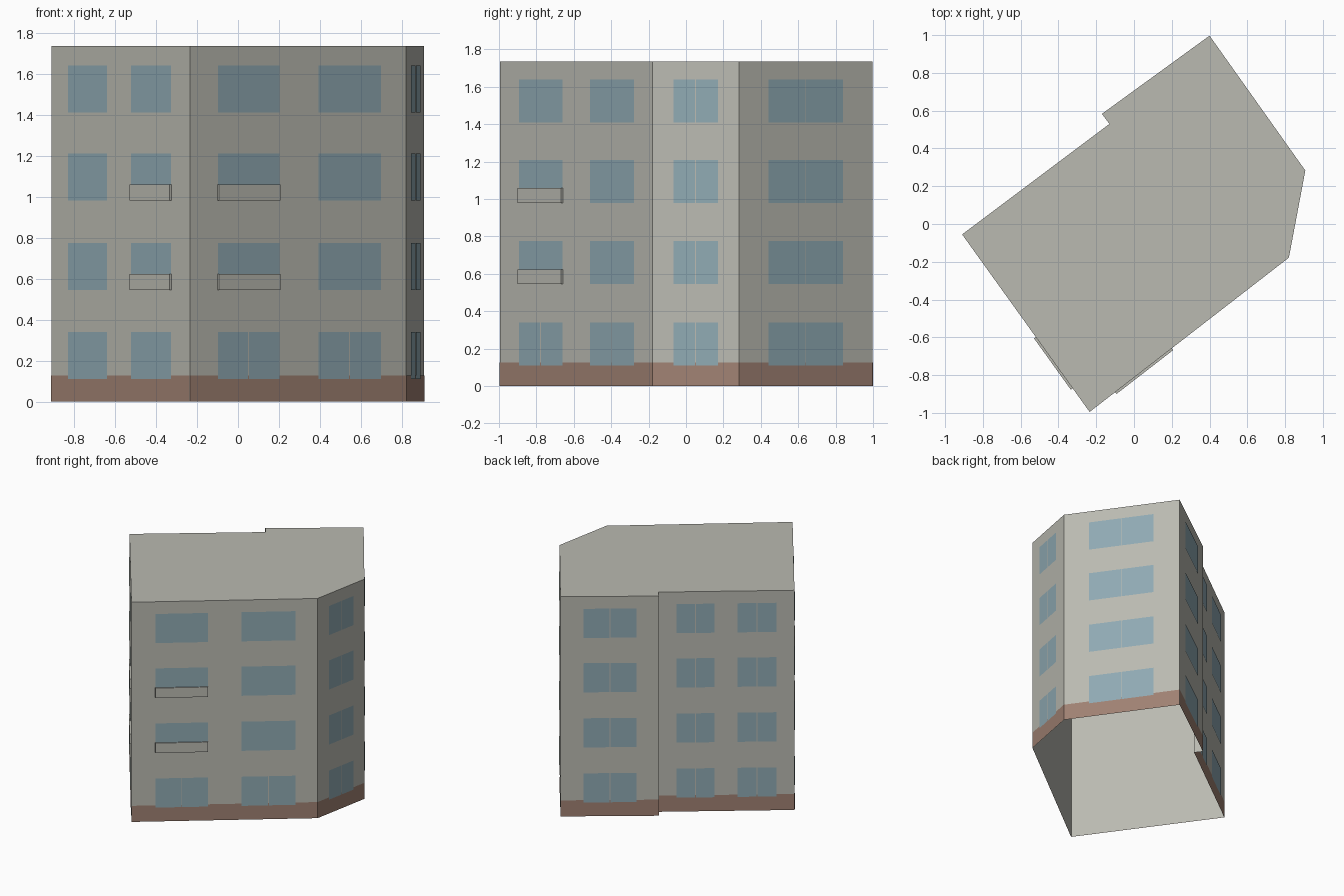
import bpy
import bmesh
from mathutils import Vector

cube = bpy.data.objects.get("Cube")
if cube:
    bpy.data.objects.remove(cube, do_unlink=True)


def material(name, color):
    mat = bpy.data.materials.new(name)
    mat.use_nodes = True
    mat.diffuse_color = color
    mat.node_tree.nodes["Principled BSDF"].inputs["Base Color"].default_value = color
    return mat


PLASTER = material("grey plaster", (0.49, 0.49, 0.44, 1))
GLASS = material("blue grey glass", (0.275, 0.40, 0.45, 1))
BRICK = material("brown plinth", (0.35, 0.22, 0.17, 1))

# Counter-clockwise footprint, starting at the front corner
OUTLINE = [Vector(p) for p in ((-0.235, -0.995), (0.82, -0.178), (0.907, 0.283),
                               (0.40, 0.997), (-0.17, 0.583), (-0.13, 0.53),
                               (-0.91, -0.055))]
HEIGHT = 1.735
PLINTH = 0.127
GAP = 0.006
FLOORS = ((0.11, 0.34), (0.545, 0.775), (0.98, 1.21), (1.41, 1.64))


def finish(bm, name, mat):
    mesh = bpy.data.meshes.new(name)
    bm.to_mesh(mesh)
    bm.free()
    mesh.materials.append(mat)
    obj = bpy.data.objects.new(name, mesh)
    bpy.context.collection.objects.link(obj)
    return obj


def wall_ends(i):
    return OUTLINE[i], OUTLINE[(i + 1) % len(OUTLINE)]


def plate(bm, wall, u0, u1, z0, z1, offset):
    """Upright quad on a wall; u0 and u1 are distances along it."""
    a, b = wall_ends(wall)
    along = (b - a).normalized()
    out = Vector((along.y, -along.x)) * offset
    corners = ((u0, z0), (u1, z0), (u1, z1), (u0, z1))
    return bm.faces.new([bm.verts.new((*(a + along * u + out), z)) for u, z in corners])


# Building shell: flat roof and walls, open underneath
bm = bmesh.new()
low = [bm.verts.new((*p, 0)) for p in OUTLINE]
high = [bm.verts.new((*p, HEIGHT)) for p in OUTLINE]
for i in range(len(OUTLINE)):
    j = (i + 1) % len(OUTLINE)
    bm.faces.new((low[i], low[j], high[j], high[i]))
bm.faces.new(high)
finish(bm, "building_shell", PLASTER)

# Plinth band around every wall
bm = bmesh.new()
for i in range(len(OUTLINE)):
    a, b = wall_ends(i)
    plate(bm, i, 0, (b - a).length, 0, PLINTH, 0.002)
finish(bm, "plinth", BRICK)

# Window columns: wall, start and end fractions, floors with two panes
ALL = {0, 1, 2, 3}
COLUMNS = (
    (0, 0.128, 0.412, {0}), (0, 0.592, 0.881, {0}),
    (1, 0.24, 0.76, ALL), (2, 0.217, 0.777, ALL), (3, 0.235, 0.775, ALL),
    (5, 0.132, 0.412, ALL), (5, 0.58, 0.868, ALL),
    (6, 0.126, 0.407, set()), (6, 0.578, 0.867, set()),
)
bm = bmesh.new()
for wall, f0, f1, split in COLUMNS:
    a, b = wall_ends(wall)
    u0, u1 = f0 * (b - a).length, f1 * (b - a).length
    mid = (u0 + u1) / 2
    for floor, (z0, z1) in enumerate(FLOORS):
        if floor in split:
            plate(bm, wall, u0, mid - GAP / 2, z0, z1, 0.004)
            plate(bm, wall, mid + GAP / 2, u1, z0, z1, 0.004)
        else:
            plate(bm, wall, u0, u1, z0, z1, 0.004)
finish(bm, "windows", GLASS)

# Balcony parapets over the lower part of the middle windows
bm = bmesh.new()
for wall, f0, f1, split in (COLUMNS[0], COLUMNS[-1]):
    a, b = wall_ends(wall)
    length = (b - a).length
    out = Vector((b.y - a.y, a.x - b.x, 0)) / length * 0.012
    for z0, z1 in FLOORS[1:3]:
        back = plate(bm, wall, f0 * length, f1 * length, z0, z0 + 0.078, 0)
        grown = bmesh.ops.extrude_face_region(bm, geom=[back], use_keep_orig=True)
        verts = [g for g in grown["geom"] if isinstance(g, bmesh.types.BMVert)]
        bmesh.ops.translate(bm, verts=verts, vec=out)
bmesh.ops.recalc_face_normals(bm, faces=bm.faces)
finish(bm, "balcony_parapets", PLASTER)
